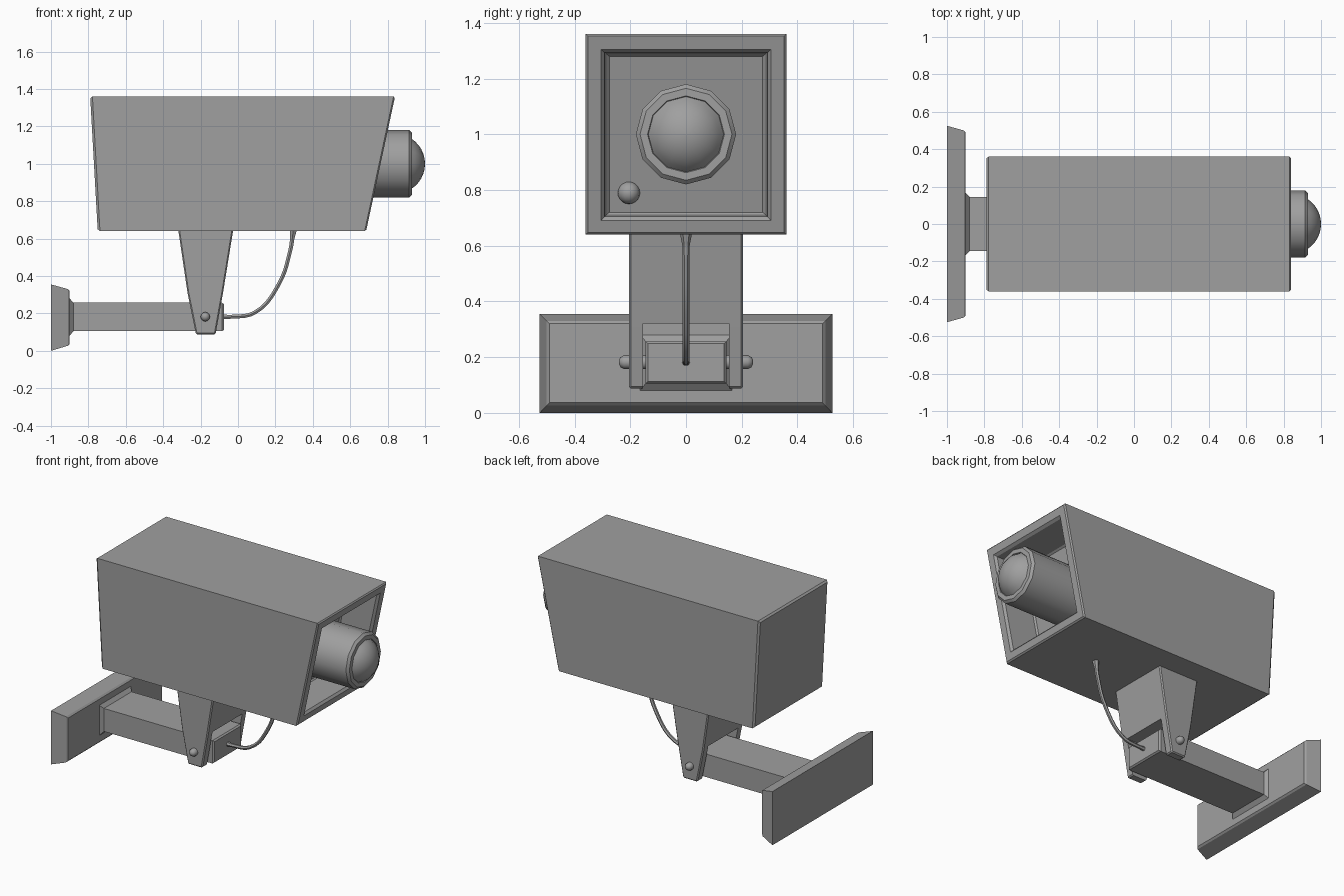
import bpy, bmesh, math
from mathutils import Matrix, Vector

if "Cube" in bpy.data.objects:
    bpy.data.objects.remove(bpy.data.objects["Cube"], do_unlink=True)

grey = bpy.data.materials.new("plain_grey")
GREY = (0.35, 0.35, 0.35, 1)
grey.diffuse_color = GREY
grey.use_nodes = True
grey.node_tree.nodes["Principled BSDF"].inputs["Base Color"].default_value = GREY


def finish(name, bm, smooth=None):
    """Turn a bmesh into a named object, optionally smooth below an angle."""
    bmesh.ops.recalc_face_normals(bm, faces=bm.faces[:])
    mesh = bpy.data.meshes.new(name)
    bm.to_mesh(mesh)
    bm.free()
    mesh.materials.append(grey)
    obj = bpy.data.objects.new(name, mesh)
    bpy.context.collection.objects.link(obj)
    if smooth:
        select(obj)
        bpy.ops.object.shade_smooth_by_angle(angle=math.radians(smooth))
    return obj


def select(obj):
    bpy.ops.object.select_all(action='DESELECT')
    obj.select_set(True)
    bpy.context.view_layer.objects.active = obj


def skin(name, rings, smooth=None):
    """Join closed rings of points with quads and cap both ends."""
    bm = bmesh.new()
    loops = [[bm.verts.new(p) for p in ring] for ring in rings]
    for a, b in zip(loops, loops[1:]):
        n = len(a)
        for i in range(n):
            j = (i + 1) % n
            bm.faces.new((a[i], a[j], b[j], b[i]))
    bm.faces.new(loops[0])
    bm.faces.new(loops[-1])
    return finish(name, bm, smooth)


def rect(x, y, low, high):
    """Rectangular section; x is a number or a function of height."""
    at = x if callable(x) else lambda z: x
    return [(at(z), s, z) for s, z in ((-y, low), (y, low), (y, high), (-y, high))]


def lathe(name, profile, matrix, sides=12):
    """Revolve (distance, radius) pairs around the local x axis."""
    rings = []
    for d, r in profile:
        angles = [math.tau * i / sides for i in range(sides)]
        rings.append([matrix @ Vector((d, r * math.cos(a), r * math.sin(a))) for a in angles])
    return skin(name, rings, 40)


def prism(name, outline, y, bevel=0):
    """Extrude a side outline (x, z) from -y to y."""
    obj = skin(name, [[(x, s, z) for x, z in outline] for s in (-y, y)])
    if bevel:
        mod = obj.modifiers.new("edge", 'BEVEL')
        mod.width = bevel
        mod.segments = 1
    return obj


# Housing: slanted ends, with a recessed front opening
def front(depth):
    return lambda z: 0.685 + (z - 0.64) * 0.215 - depth


def back(depth):
    return lambda z: -0.75 - (z - 0.64) * 0.056 + depth


skin("housing", [
    rect(back(0), 0.35, 0.65, 1.35),
    rect(back(0.012), 0.36, 0.64, 1.36),
    rect(front(0.008), 0.36, 0.64, 1.36),
    rect(front(0), 0.352, 0.648, 1.352),
    rect(front(0), 0.305, 0.69, 1.305),
    rect(front(0.015), 0.292, 0.705, 1.293),
    rect(front(0.22), 0.285, 0.712, 1.288),
    rect(front(0.23), 0.275, 0.72, 1.28),
])

# Lens barrel, glass dome and small indicator inside the opening
centre = Matrix.Translation((0, 0, 1.0))
lathe("lens_barrel", [(0.45, 0.18), (0.915, 0.18), (0.93, 0.165),
                      (0.93, 0.138), (0.915, 0.13)], centre)
dome = []
for i in range(7):
    a = math.radians(58 - 9.5 * i)
    dome.append((0.84 + 0.16 * math.cos(a), 0.16 * math.sin(a)))
lathe("lens_dome", dome, centre)

bm = bmesh.new()
bmesh.ops.create_uvsphere(bm, u_segments=16, v_segments=10, radius=0.04,
                          matrix=Matrix.Translation((front(0.23)(0.79), -0.205, 0.79)))
finish("indicator_light", bm, 60)

# Wall plate and arm with a flared foot
skin("wall_plate", [
    rect(-1, 0.525, 0, 0.355),
    rect(-0.91, 0.5, 0.027, 0.33),
    rect(-0.9, 0.49, 0.037, 0.32),
])
skin("arm", [
    rect(-0.91, 0.165, 0.08, 0.28),
    rect(-0.9, 0.165, 0.08, 0.28),
    rect(-0.88, 0.145, 0.105, 0.257),
    rect(-0.085, 0.145, 0.105, 0.257),
    rect(-0.075, 0.137, 0.113, 0.249),
])

# Forked bracket: tapered block slotted around the arm
bracket = prism("bracket", [(-0.32, 0.65), (-0.025, 0.65), (-0.08, 0.31),
                            (-0.12, 0.088), (-0.225, 0.088), (-0.27, 0.31)], 0.205, 0.007)
slot = prism("slot_cutter", [(-0.5, 0), (0.2, 0), (0.2, 0.32), (-0.5, 0.32)], 0.155)
cut = bracket.modifiers.new("slot", 'BOOLEAN')
cut.operation = 'DIFFERENCE'
cut.object = slot
cut.solver = 'EXACT'
select(bracket)
for mod in list(bracket.modifiers):
    bpy.ops.object.modifier_apply(modifier=mod.name)
bpy.data.objects.remove(slot, do_unlink=True)

# Pivot pin with rounded ends
half = [(0.2, 0.025), (0.222, 0.025), (0.235, 0.018), (0.241, 0.006)]
pin = [(-d, r) for d, r in reversed(half)] + half
lathe("pivot_pin", pin,
      Matrix.Translation((-0.175, 0, 0.182)) @ Matrix.Rotation(math.pi / 2, 4, 'Z'))

# Hanging cable, thicker where it enters the housing
curve = bpy.data.curves.new("cable", 'CURVE')
curve.dimensions = '3D'
curve.bevel_depth = 0.012
curve.bevel_resolution = 1
curve.resolution_u = 5
curve.use_fill_caps = True
path = [(-0.08, 0.182, 1.2), (-0.04, 0.182, 1), (0.09, 0.205, 1), (0.22, 0.36, 1),
        (0.28, 0.54, 1), (0.29, 0.6, 1.1), (0.295, 0.645, 1.8)]
spline = curve.splines.new('BEZIER')
spline.bezier_points.add(len(path) - 1)
for point, (x, z, r) in zip(spline.bezier_points, path):
    point.co = (x, 0, z)
    point.radius = r
    point.handle_left_type = point.handle_right_type = 'AUTO'
curve.materials.append(grey)
cable = bpy.data.objects.new("cable", curve)
bpy.context.collection.objects.link(cable)
select(cable)
bpy.ops.object.convert(target='MESH')
bpy.ops.object.shade_smooth_by_angle(angle=math.radians(50))
